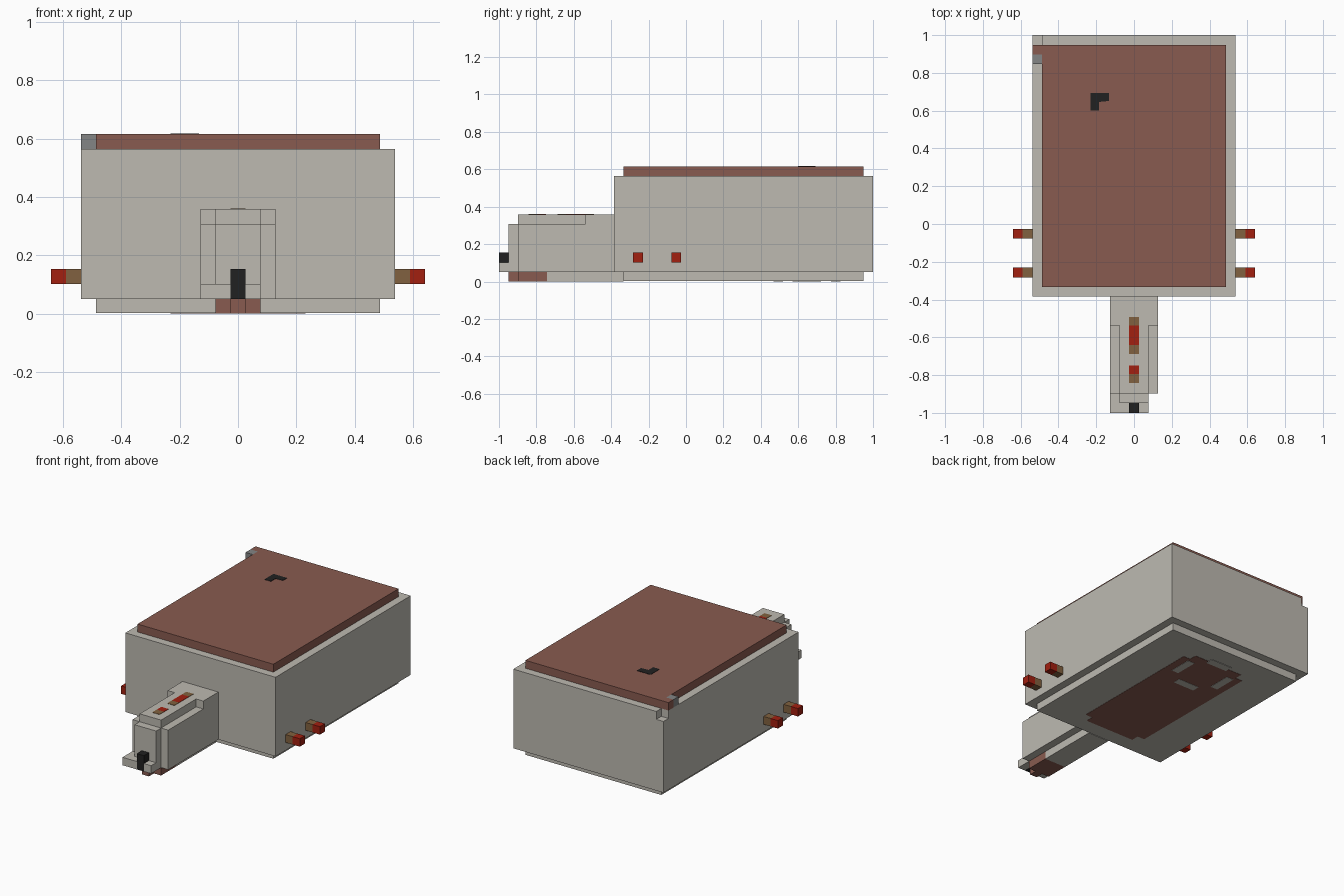
import bpy, bmesh

if "Cube" in bpy.data.objects:
    bpy.data.objects.remove(bpy.data.objects["Cube"])

U = 2 / 39  # one building block


def material(name, rgb):
    m = bpy.data.materials.new(name)
    m.use_nodes = True
    m.diffuse_color = (*rgb, 1)
    m.node_tree.nodes["Principled BSDF"].inputs["Base Color"].default_value = (*rgb, 1)
    return m


STONE = material("pale_stone", (0.51, 0.49, 0.44))
BROWN = material("red_brown", (0.25, 0.105, 0.08))
RED = material("bright_red", (0.36, 0.014, 0.005))
TAN = material("tan", (0.22, 0.12, 0.05))
BLACK = material("black", (0.015, 0.015, 0.015))
GREY = material("mid_grey", (0.23, 0.235, 0.235))


def prism(name, mat, outline, z0, z1):
    """Extrude a flat outline, given in blocks, from z0 to z1."""
    bm = bmesh.new()
    face = bm.faces.new([bm.verts.new((x * U, y * U, z0 * U)) for x, y in outline])
    top = bmesh.ops.extrude_face_region(bm, geom=[face])["geom"]
    bmesh.ops.translate(bm, vec=(0, 0, (z1 - z0) * U),
                        verts=[v for v in top if isinstance(v, bmesh.types.BMVert)])
    bmesh.ops.recalc_face_normals(bm, faces=bm.faces)
    mesh = bpy.data.meshes.new(name)
    bm.to_mesh(mesh)
    bm.free()
    mesh.materials.append(mat)
    ob = bpy.data.objects.new(name, mesh)
    bpy.context.collection.objects.link(ob)
    return ob


def box(name, mat, x, y, z):
    return prism(name, mat, [(x[0], y[0]), (x[1], y[0]), (x[1], y[1]), (x[0], y[1])], *z)


def notched(x, y0, y1):
    """Rectangle with one block stepped out of every corner."""
    i, a, b = x - 1, y0 + 1, y1 - 1
    return [(-i, y0), (i, y0), (i, a), (x, a), (x, b), (i, b), (i, y1),
            (-i, y1), (-i, b), (-x, b), (-x, a), (-i, a)]


# Main body with a missing block at the rear top corner
box("body", STONE, (-10.5, 10.5), (-7.5, 19.5), (1, 10))
prism("body_rim", STONE, [(-10.5, -7.5), (10.5, -7.5), (10.5, 19.5), (-9.5, 19.5),
                          (-9.5, 18.5), (-10.5, 18.5)], 10, 11)
box("base", STONE, (-9.5, 9.5), (-6.5, 18.5), (0.06, 1))

# Lid with its corner tab, catch and small mark
prism("lid", BROWN, [(-9.5, -6.5), (9.5, -6.5), (9.5, 18.5), (-10.5, 18.5),
                     (-10.5, 17.5), (-9.5, 17.5)], 11, 12)
box("lid_catch", GREY, (-10.5, -9.5), (16.5, 17.5), (11, 12))
prism("lid_mark", BLACK, [(-4.5, 11.7), (-3.6, 11.7), (-3.6, 12.6), (-2.6, 12.7),
                          (-2.6, 13.5), (-4.5, 13.5)], 12, 12.04)

# Underside panel with a ring of four inlays
prism("underside_panel", BROWN, notched(4.5, -4.5, 15.5), 0.03, 1)
cy = 12.6
for s in (-1, 1):
    box("underside_inlay_side", STONE, (3 * s - 0.5, 3 * s + 0.5), (cy - 1.5, cy + 1.5), (0, 0.9))
    box("underside_inlay_end", STONE, (-1.5, 1.5), (cy + 3 * s - 0.5, cy + 3 * s + 0.5), (0, 0.9))

# Neck, stepped on its upper edges, with a nose
box("neck_rear", STONE, (-2.5, 2.5), (-10.5, -7.5), (1, 7))
box("neck_core", STONE, (-1.5, 1.5), (-17.5, -10.5), (1, 7))
for s in (-1, 1):
    box("neck_shoulder", STONE, sorted((1.5 * s, 2.5 * s)), (-17.5, -10.5), (1, 6))
box("nose", STONE, (-1.5, 1.5), (-18.5, -17.5), (1, 6))
box("neck_base", STONE, (-1.5, 1.5), (-14.5, -6.5), (0, 1))
prism("neck_front_base", BROWN, [(-0.5, -18.5), (0.5, -18.5), (0.5, -17.5), (1.5, -17.5),
                                 (1.5, -14.5), (-1.5, -14.5), (-1.5, -17.5), (-0.5, -17.5)], 0, 1)

# Foot step around the black front post
prism("step_right", STONE, [(-2.5, -19.5), (-0.5, -19.5), (-0.5, -18.5), (-1.5, -18.5),
                            (-1.5, -17.5), (-2.5, -17.5)], 1, 2)
box("step_left", STONE, (0.5, 1.5), (-19.5, -18.5), (1, 2))
box("front_post", BLACK, (-0.5, 0.5), (-19.5, -18.5), (1, 3))

# Coloured dashes along the neck top
for name, mat, y0, y1 in (("tan", TAN, -10.5, -9.6), ("red", RED, -12.5, -10.5),
                          ("tan", TAN, -13.4, -12.5), ("red", RED, -15.5, -14.6),
                          ("tan", TAN, -16.4, -15.5)):
    box("neck_dash_" + name, mat, (-0.5, 0.5), (y0, y1), (7, 7.04))

# Two pegs on each side
for s, side in ((-1, "right"), (1, "left")):
    for y in (-5.5, -1.5):
        box("peg_stem_" + side, TAN, sorted((10.5 * s, 11.5 * s)), (y, y + 1), (2, 3))
        box("peg_tip_" + side, RED, sorted((11.5 * s, 12.5 * s)), (y, y + 1), (2, 3))
